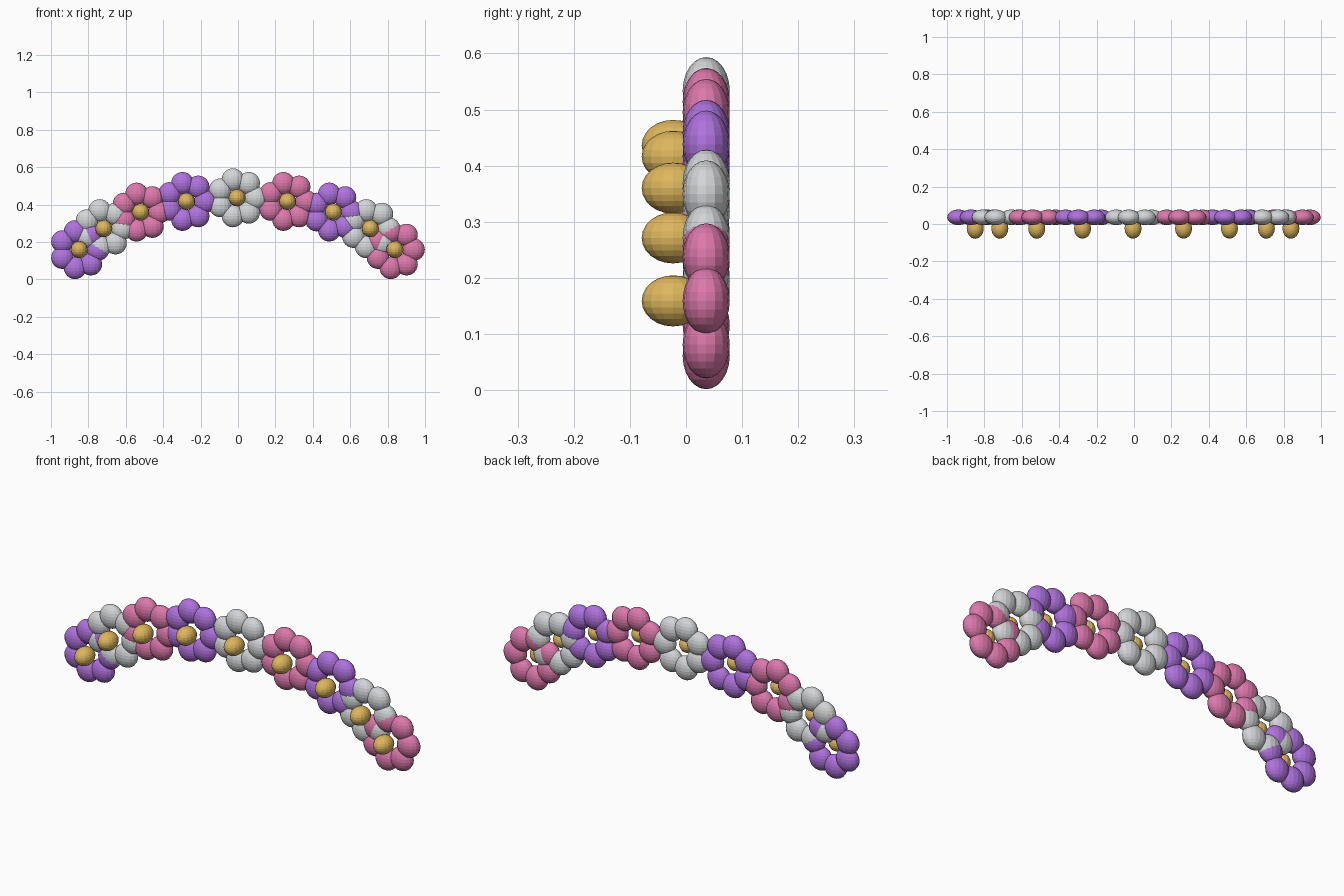
import bpy
import bmesh
from math import sin, cos, pi, radians
from mathutils import Matrix, Vector

if "Cube" in bpy.data.objects:
    bpy.data.objects.remove(bpy.data.objects["Cube"], do_unlink=True)


def make_material(name, rgb):
    mat = bpy.data.materials.new(name)
    mat.use_nodes = True
    colour = (*rgb, 1.0)
    mat.diffuse_color = colour
    mat.node_tree.nodes["Principled BSDF"].inputs["Base Color"].default_value = colour
    return mat


purple = make_material("purple", (0.43, 0.17, 0.73))
white = make_material("soft white", (0.65, 0.67, 0.69))
pink = make_material("pink", (0.72, 0.19, 0.41))
gold = make_material("gold", (0.73, 0.47, 0.11))


def ellipsoids(name, centres, radii, mat):
    """One flat-shaded object made of equal ellipsoids."""
    bm = bmesh.new()
    for centre in centres:
        matrix = Matrix.Translation(centre) @ Matrix.Diagonal((*radii, 1.0))
        bmesh.ops.create_uvsphere(bm, u_segments=16, v_segments=12, radius=1.0, matrix=matrix)
    mesh = bpy.data.meshes.new(name)
    bm.to_mesh(mesh)
    bm.free()
    mesh.materials.append(mat)
    obj = bpy.data.objects.new(name, mesh)
    bpy.context.collection.objects.link(obj)
    return obj


FLOWERS = 9
PETALS = 7
PETAL_RING = 0.1
ARC_WIDTH, ARC_HEIGHT, ARC_SPREAD = 0.898, 0.421, radians(70)
ARC_TOP = 0.436

# Flowers spaced along an elliptical arc, colours repeating in threes
for i in range(FLOWERS):
    angle = ARC_SPREAD * (2 * i / (FLOWERS - 1) - 1)
    x = ARC_WIDTH * sin(angle) - 0.005
    z = ARC_TOP - ARC_HEIGHT * (1 - cos(angle))

    # Ring of petals
    petals = []
    for k in range(PETALS):
        turn = 2 * pi * k / PETALS
        petals.append(Vector((x + PETAL_RING * cos(turn), 0.036, z + PETAL_RING * sin(turn))))
    ellipsoids(f"petals_{i + 1}", petals, (0.06, 0.042, 0.06), (purple, white, pink)[i % 3])

    # Domed centre, standing forward of the petals
    ellipsoids(f"flower_centre_{i + 1}", [Vector((x, -0.023, z))], (0.0455, 0.056, 0.0455), gold)
